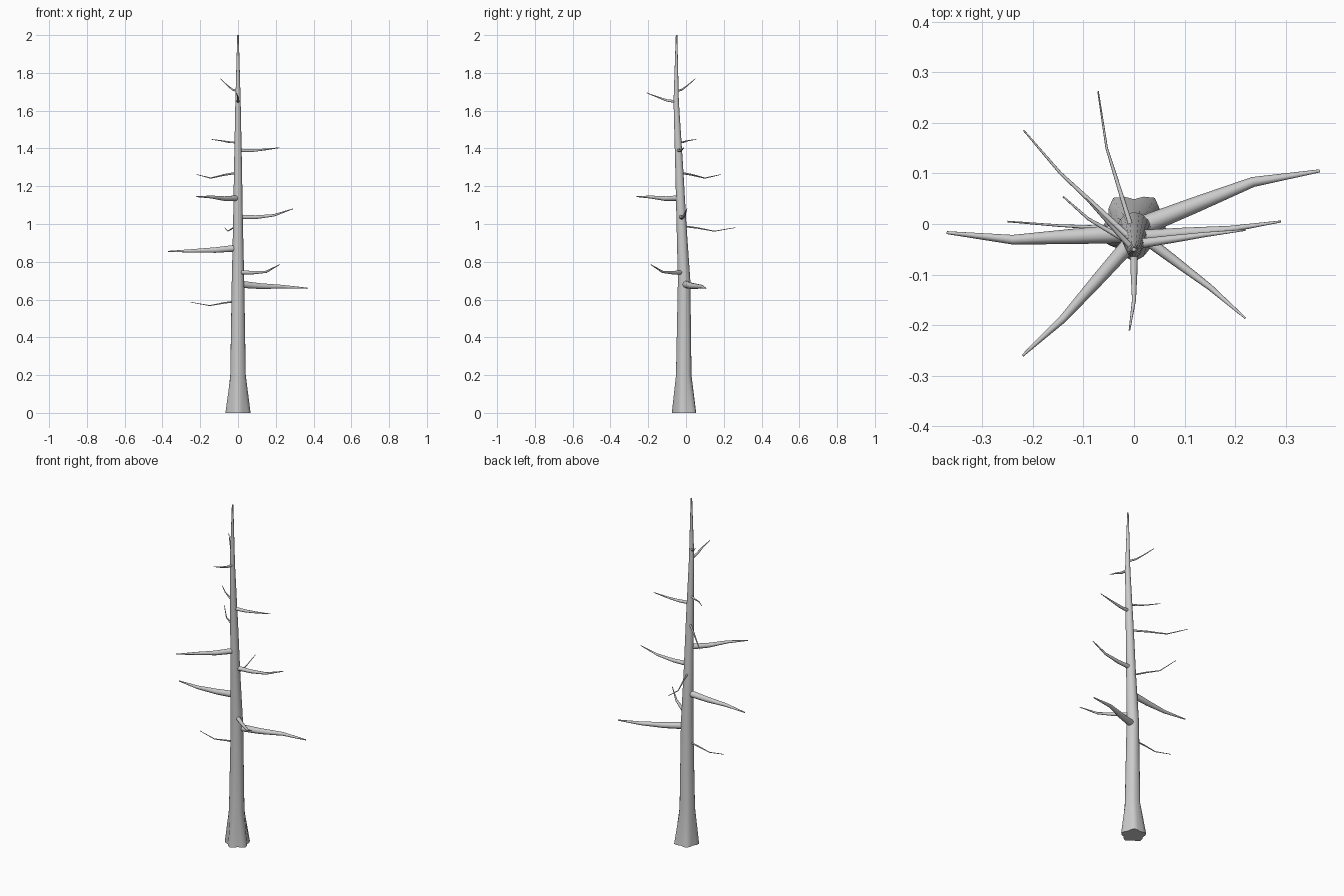
import bpy, bmesh, math
from mathutils import Vector

if "Cube" in bpy.data.objects:
    bpy.data.objects.remove(bpy.data.objects["Cube"])

UP = Vector((0, 0, 1))


def circle(center, radius, u, v, sides, lobe=0):
    """Ring of points; lobe swells it into five root buttresses."""
    ring = []
    for k in range(sides):
        a = math.tau * k / sides
        r = radius * (1 + lobe * math.cos(5 * (a + math.pi / 2)))
        ring.append(center + r * (u * math.cos(a) + v * math.sin(a)))
    return ring


def skin(name, rings):
    """Bridge equal-sized rings into a closed tube."""
    bm = bmesh.new()
    loops = [[bm.verts.new(p) for p in r] for r in rings]
    n = len(loops[0])
    for a, b in zip(loops, loops[1:]):
        for i in range(n):
            j = (i + 1) % n
            bm.faces.new((a[i], a[j], b[j], b[i]))
    bm.faces.new(loops[0][::-1])
    bm.faces.new(loops[-1])
    bmesh.ops.recalc_face_normals(bm, faces=bm.faces)
    me = bpy.data.meshes.new(name)
    bm.to_mesh(me)
    bm.free()
    ob = bpy.data.objects.new(name, me)
    bpy.context.collection.objects.link(ob)
    bpy.ops.object.select_all(action='DESELECT')
    ob.select_set(True)
    bpy.context.view_layer.objects.active = ob
    bpy.ops.object.shade_smooth_by_angle(angle=math.radians(60))


# Trunk: height, centre y, radius; roots flare only at the base
levels = [(0, -.005, .062), (.2, -.012, .041), (.7, -.01, .033),
          (1, -.024, .026), (1.3, -.036, .021), (1.65, -.052, .014), (2, -.05, .004)]
skin("trunk", [circle(Vector((0, y, z)), r, Vector((1, 0, 0)), Vector((0, 1, 0)),
                      20, 0.13 if z == 0 else 0) for z, y, r in levels])


def trunk_center(z):
    """Point on the trunk axis at a height."""
    for (z0, y0, _), (z1, y1, _) in zip(levels, levels[1:]):
        if z <= z1:
            return Vector((0, y0 + (y1 - y0) * (z - z0) / (z1 - z0), z))


def branch(index, r, z, bend, tip):
    """Tapered, slightly sagging limb from the trunk axis to its tip."""
    start, bend, tip = trunk_center(z), Vector(bend), Vector(tip)
    near = start.lerp(bend, 0.5)
    near.z = z + (bend.z - z) * 0.35 - 0.3 * r
    pts = [start, near, bend, tip]
    rings = []
    for i, p in enumerate(pts):
        t = (pts[min(i + 1, 3)] - pts[max(i - 1, 0)]).normalized()
        u = t.cross(UP).normalized()
        taper = 1 - 0.85 * (i / 3) ** 1.3
        rings.append(circle(p, max(r * taper, 0.0015), u, u.cross(t), 10))
    skin(f"branch_{index:02d}", rings)


# Branches from lowest to highest: radius, root height, bend, tip
limbs = [
    (.005, .592, (-.15, -.003, .568), (-.25, .005, .586)),
    (.020, .682, (.235, .083, .668), (.367, .105, .66)),
    (.012, .745, (.15, -.125, .747), (.22, -.186, .785)),
    (.019, .873, (-.24, -.031, .858), (-.37, -.017, .855)),
    (.005, .99, (-.054, .15, .962), (-.071, .262, .981)),
    (.013, 1.037, (.19, -.01, 1.046), (.29, .005, 1.08)),
    (.016, 1.137, (-.14, -.187, 1.143), (-.22, -.26, 1.145)),
    (.006, 1.272, (-.145, .1, 1.243), (-.218, .185, 1.262)),
    (.010, 1.39, (.14, -.021, 1.394), (.22, -.012, 1.404)),
    (.006, 1.432, (-.09, .01, 1.441), (-.14, .054, 1.448)),
    (.008, 1.648, (0, -.15, 1.672), (-.009, -.21, 1.695)),
    (.006, 1.702, (-.058, .01, 1.735), (-.095, .05, 1.77)),
]
for n, limb in enumerate(limbs, 1):
    branch(n, *limb)
